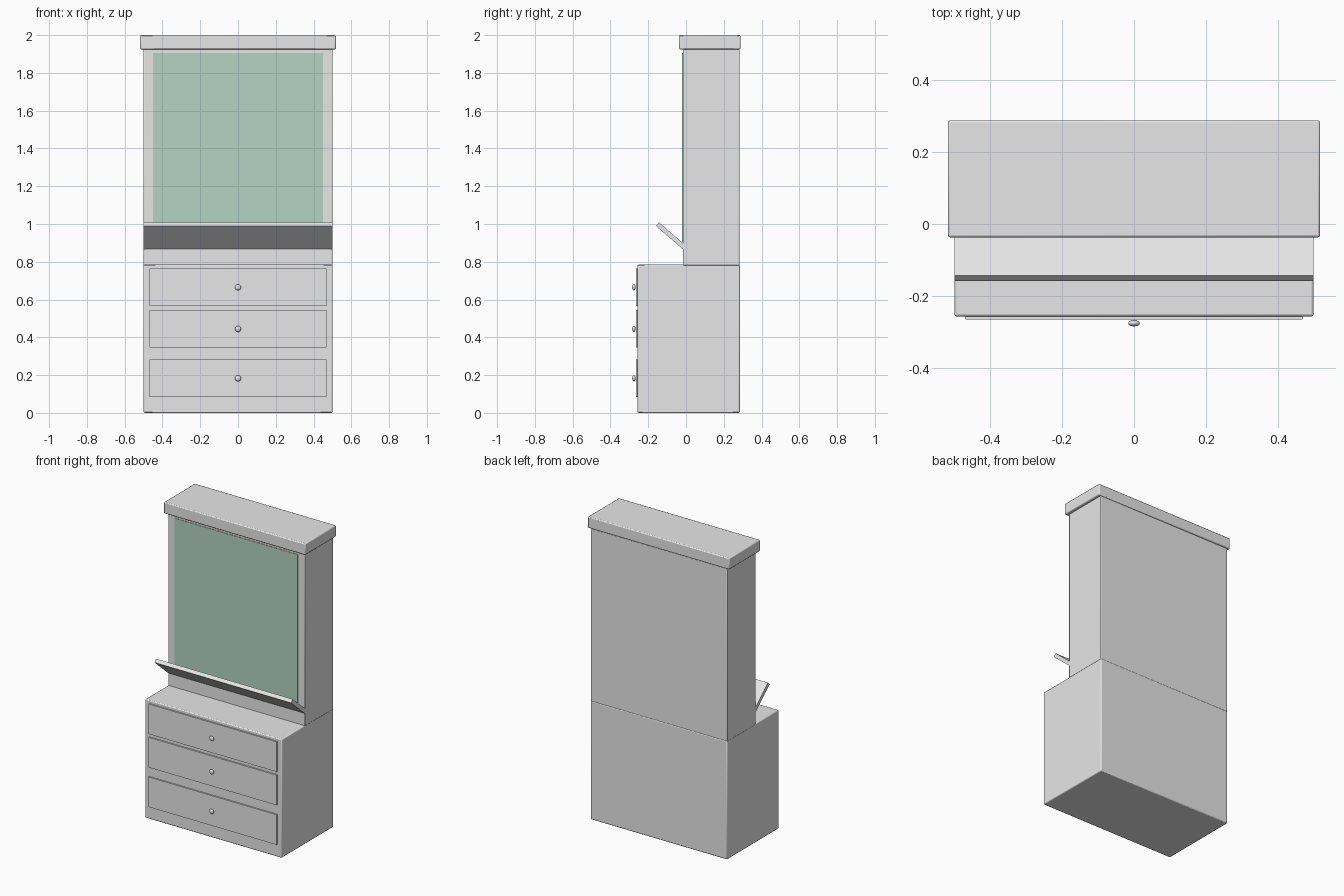
import bpy, math
from mathutils import Matrix, Vector

cube = bpy.data.objects.get("Cube")
if cube:
    bpy.data.objects.remove(cube, do_unlink=True)


def material(name, color):
    m = bpy.data.materials.new(name)
    m.use_nodes = True
    m.diffuse_color = color
    m.node_tree.nodes["Principled BSDF"].inputs["Base Color"].default_value = color
    return m


grey = material("light grey", (0.8, 0.8, 0.8, 1))
green = material("mirror green", (0.464, 0.658, 0.548, 1))


def box(name, x, y, z, mat=grey, bevel=0.0):
    """Box symmetric about x = 0, with y and z given as (low, high)."""
    bpy.ops.mesh.primitive_cube_add(size=1)
    ob = bpy.context.object
    ob.name = name
    centre = Vector((0, sum(y) / 2, sum(z) / 2))
    size = (2 * x, y[1] - y[0], z[1] - z[0], 1)
    ob.data.transform(Matrix.Translation(centre) @ Matrix.Diagonal(size))
    ob.data.materials.append(mat)
    if bevel:
        mod = ob.modifiers.new("rounded edges", 'BEVEL')
        mod.width = bevel
        mod.segments = 2
        bpy.ops.object.shade_smooth_by_angle()
    return ob


# Main carcass, upper cabinet and cornice
box("chest", 0.5, (-0.257, 0.285), (0, 0.785), bevel=0.006)
box("upper_cabinet", 0.5, (-0.017, 0.283), (0.78, 1.925), bevel=0.004)
box("cornice", 0.518, (-0.037, 0.288), (1.925, 2.0), bevel=0.006)

# Mirror panel set on the upper cabinet
box("mirror", 0.45, (-0.02, -0.012), (0.9, 1.905), green)

# Drawers with flattened round knobs
drawers = {"bottom": (0.083, 0.282, 0.183),
           "middle": (0.345, 0.544, 0.445),
           "top": (0.566, 0.765, 0.665)}
for name, (low, high, knob_z) in drawers.items():
    box(name + "_drawer", 0.469, (-0.266, -0.25), (low, high))
    bpy.ops.mesh.primitive_uv_sphere_add(segments=24, ring_count=12, radius=1,
                                         location=(0, -0.276, knob_z))
    knob = bpy.context.object
    knob.name = name + "_knob"
    knob.scale = (0.016, 0.009, 0.016)
    knob.data.materials.append(grey)
    bpy.ops.object.shade_smooth_by_angle()

# Tilted flap hinged at the foot of the mirror
flap = box("flap", 0.5, (-0.0125, 0.0125), (-0.015, 0.188))
flap.location = (0, -0.009, 0.876)
flap.rotation_euler.x = math.radians(49)
